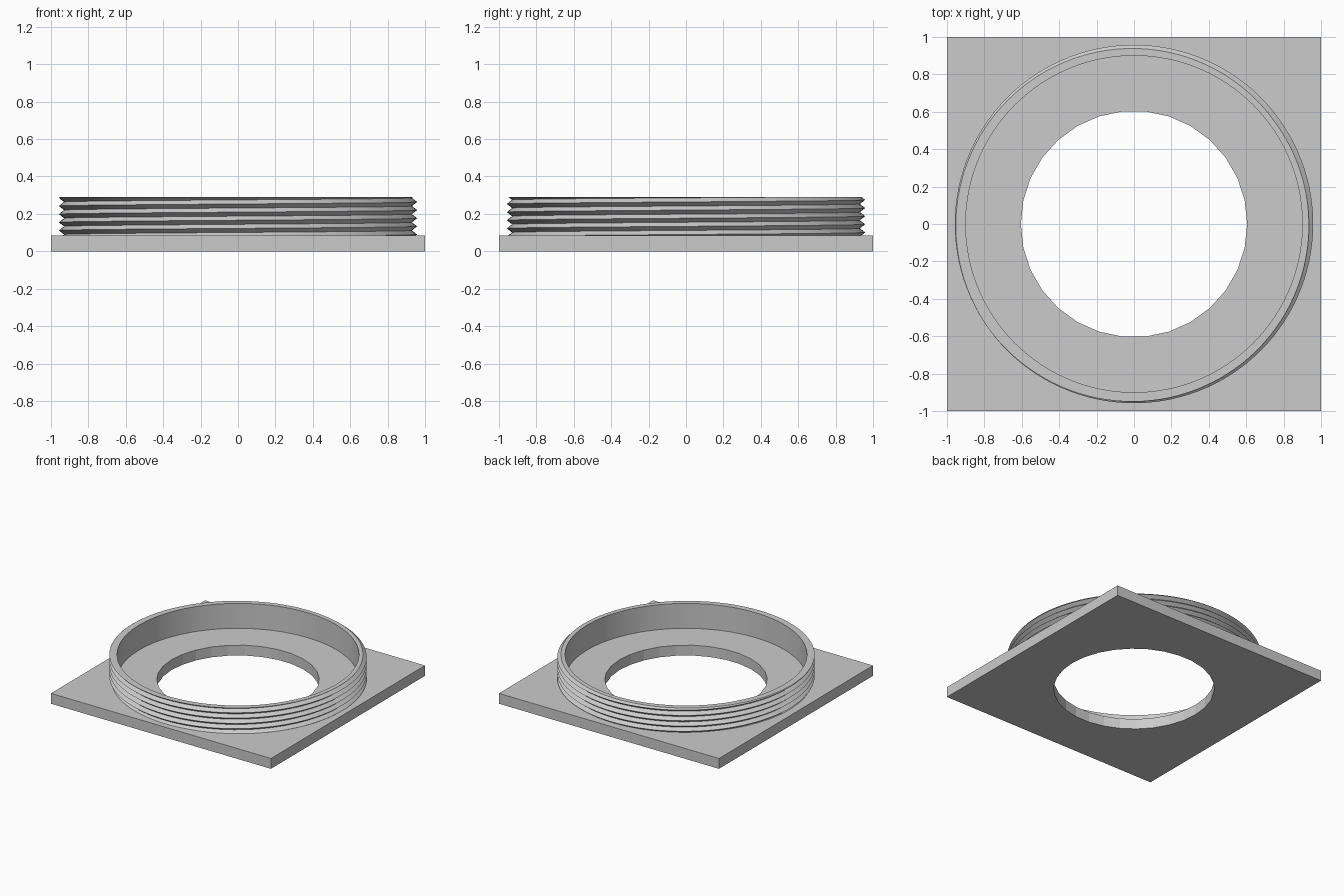
import bpy, bmesh
from math import sin, cos, pi

cube = bpy.data.objects.get("Cube")
if cube:
    bpy.data.objects.remove(cube)

grey = bpy.data.materials.new("light_grey")
grey.use_nodes = True
grey.diffuse_color = (0.6, 0.6, 0.6, 1)
grey.node_tree.nodes["Principled BSDF"].inputs["Base Color"].default_value = grey.diffuse_color

PLATE_TOP, RING_TOP = 0.085, 0.29
HOLE_R, HOLE_SIDES = 0.605, 30
RING_SIDES = 120
BORE_R, ROOT_R, CREST_R = 0.90, 0.93, 0.958
PITCH, CREST_Z = 0.0435, 0.264    # CREST_Z: a crest height at angle zero


def finish(bm, name):
    bmesh.ops.remove_doubles(bm, verts=bm.verts, dist=1e-5)
    bmesh.ops.recalc_face_normals(bm, faces=bm.faces)
    mesh = bpy.data.meshes.new(name)
    bm.to_mesh(mesh)
    bm.free()
    mesh.materials.append(grey)
    obj = bpy.data.objects.new(name, mesh)
    bpy.context.collection.objects.link(obj)
    return obj


def circle(bm, radius, z, sides):
    return [bm.verts.new((radius * cos(2 * pi * i / sides), radius * sin(2 * pi * i / sides), z))
            for i in range(sides)]


def loop_edges(bm, verts):
    return [bm.edges.new((v, verts[(i + 1) % len(verts)])) for i, v in enumerate(verts)]


# Square plate with a round hole: fill the outline, then extrude it up
bm = bmesh.new()
corners = [bm.verts.new((x, y, 0)) for x, y in ((-1, -1), (1, -1), (1, 1), (-1, 1))]
edges = loop_edges(bm, corners) + loop_edges(bm, circle(bm, HOLE_R, 0, HOLE_SIDES))
bmesh.ops.triangle_fill(bm, edges=edges, use_beauty=True)
up = bmesh.ops.extrude_face_region(bm, geom=bm.faces[:], use_keep_orig=True)
top = [g for g in up["geom"] if isinstance(g, bmesh.types.BMVert)]
bmesh.ops.translate(bm, verts=top, vec=(0, 0, PLATE_TOP))
finish(bm, "base_plate")


# Threaded ring: rows follow the helix and are cut off flat at both ends
def thread_radius(z, turn):
    phase = ((z - CREST_Z) / PITCH - turn) % 1
    return ROOT_R + (CREST_R - ROOT_R) * abs(1 - 2 * phase)


bm = bmesh.new()
columns = []
for i in range(RING_SIDES + 1):
    turn = i / RING_SIDES
    a = 2 * pi * turn
    column = [bm.verts.new((BORE_R * cos(a), BORE_R * sin(a), PLATE_TOP))]
    for k in range(-14, 5):
        z = CREST_Z + PITCH * (turn + k / 2)
        z = min(max(z, PLATE_TOP), RING_TOP)
        r = thread_radius(z, turn)
        column.append(bm.verts.new((r * cos(a), r * sin(a), z)))
    column.append(bm.verts.new((BORE_R * cos(a), BORE_R * sin(a), RING_TOP)))
    columns.append(column)
for c, d in zip(columns, columns[1:]):
    n = len(c)
    for j in range(n):
        k = (j + 1) % n
        bm.faces.new((c[j], d[j], d[k], c[k]))
bmesh.ops.dissolve_degenerate(bm, dist=1e-5, edges=bm.edges)
ring = finish(bm, "threaded_ring")

bpy.ops.object.select_all(action="DESELECT")
ring.select_set(True)
bpy.context.view_layer.objects.active = ring
bpy.ops.object.shade_smooth_by_angle(angle=pi / 9)
